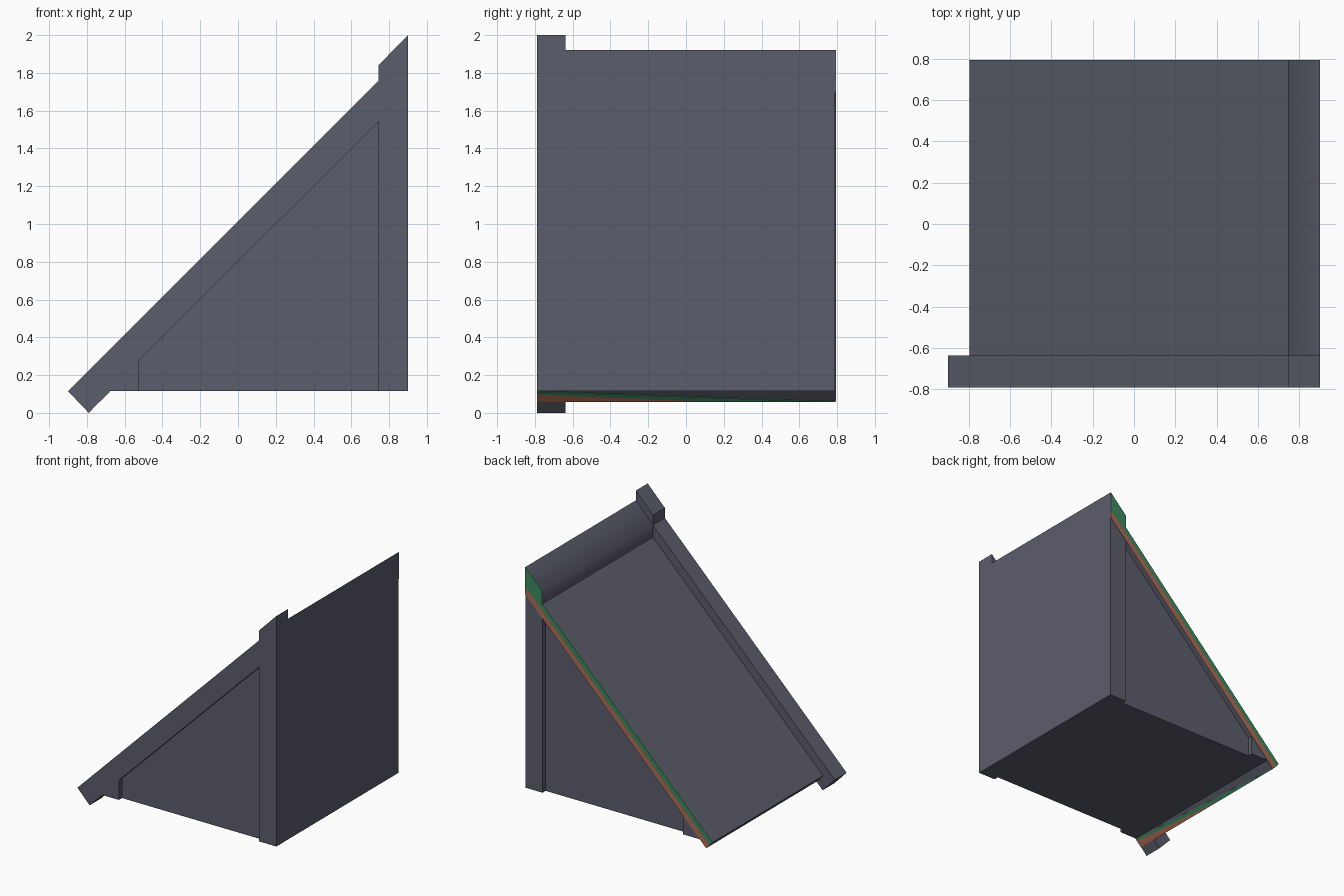
import bpy, bmesh
from mathutils import Vector

if "Cube" in bpy.data.objects:
    bpy.data.objects.remove(bpy.data.objects["Cube"])


def material(name, rgb):
    m = bpy.data.materials.new(name)
    m.diffuse_color = (*rgb, 1)
    m.use_nodes = True
    m.node_tree.nodes["Principled BSDF"].inputs["Base Color"].default_value = m.diffuse_color
    return m


SLATE = material("slate grey", (0.105, 0.110, 0.146))
RED = material("clay red", (0.43, 0.15, 0.09))
GREEN = material("trim green", (0.048, 0.25, 0.117))


def solid(name, points, vec, mat, smooth_ridge=False):
    """Sweep a flat outline of 3D points along a vector."""
    bm = bmesh.new()
    face = bm.faces.new([bm.verts.new(p) for p in points])
    ret = bmesh.ops.extrude_face_region(bm, geom=[face], use_keep_orig=True)
    moved = [g for g in ret["geom"] if isinstance(g, bmesh.types.BMVert)]
    bmesh.ops.translate(bm, verts=moved, vec=vec)
    bmesh.ops.recalc_face_normals(bm, faces=bm.faces)
    for f in bm.faces:
        c = f.calc_center_median()
        f.smooth = smooth_ridge and c.x > 0.74 and c.z > 1.6 and f.normal.x < -0.5
    me = bpy.data.meshes.new(name)
    bm.to_mesh(me)
    bm.free()
    me.materials.append(mat)
    ob = bpy.data.objects.new(name, me)
    bpy.context.collection.objects.link(ob)
    return ob


def slab(name, profile, y0, y1, mat, smooth_ridge=False):
    """Sweep an (x, z) profile from y0 to y1."""
    return solid(name, [(x, y0, z) for x, z in profile], (0, y1 - y0, 0), mat, smooth_ridge)


# Shared outlines: wall recess, open at the bottom, and the wall frame around it
panel = [(-0.525, 0.115), (-0.525, 0.275), (0.745, 1.543), (0.745, 0.115)]
frame = [(-0.68, 0.115)] + panel + [(0.90, 0.115)]

# Roof body with its lower slope and soft ridge step
slope_top = [(0.90, 1.92), (0.745, 1.765), (0.745, 1.66), (-0.795, 0.12), (-0.737, 0.058)]
slab("roof_body", frame + slope_top, -0.637, 0.79, SLATE, True)

# Raised gable edge at the front
gable_top = [(0.90, 2.0), (0.745, 1.842), (0.745, 1.76), (-0.90, 0.115), (-0.79, 0.0)]
slab("gable_edge", frame + gable_top, -0.79, -0.637, SLATE)

# Recessed wall filling, seen at the front and the back
slab("wall_panel", panel, -0.75, 0.75, SLATE)

# Two-colour cut edge of the roof on the back
slab("back_trim_green",
     [(-0.795, 0.12), (-0.767, 0.09), (0.90, 1.757), (0.90, 1.92), (0.745, 1.765), (0.745, 1.66)],
     0.79, 0.794, GREEN)
slab("back_trim_red", [(-0.767, 0.09), (-0.737, 0.06), (0.90, 1.697), (0.90, 1.757)],
     0.79, 0.794, RED)

# Tapering colour plates under the eave, given as (y, z) on the sloped underside
out = Vector((1, 0, -1)).normalized() * 0.004
for name, pts, mat in (
    ("eave_trim_red", [(-0.79, 0.06), (0.15, 0.06), (-0.79, 0.10)], RED),
    ("eave_trim_green", [(0.15, 0.06), (0.79, 0.06), (-0.79, 0.115), (-0.79, 0.10)], GREEN),
):
    solid(name, [(z - 0.795, y, z) for y, z in pts], out, mat)
